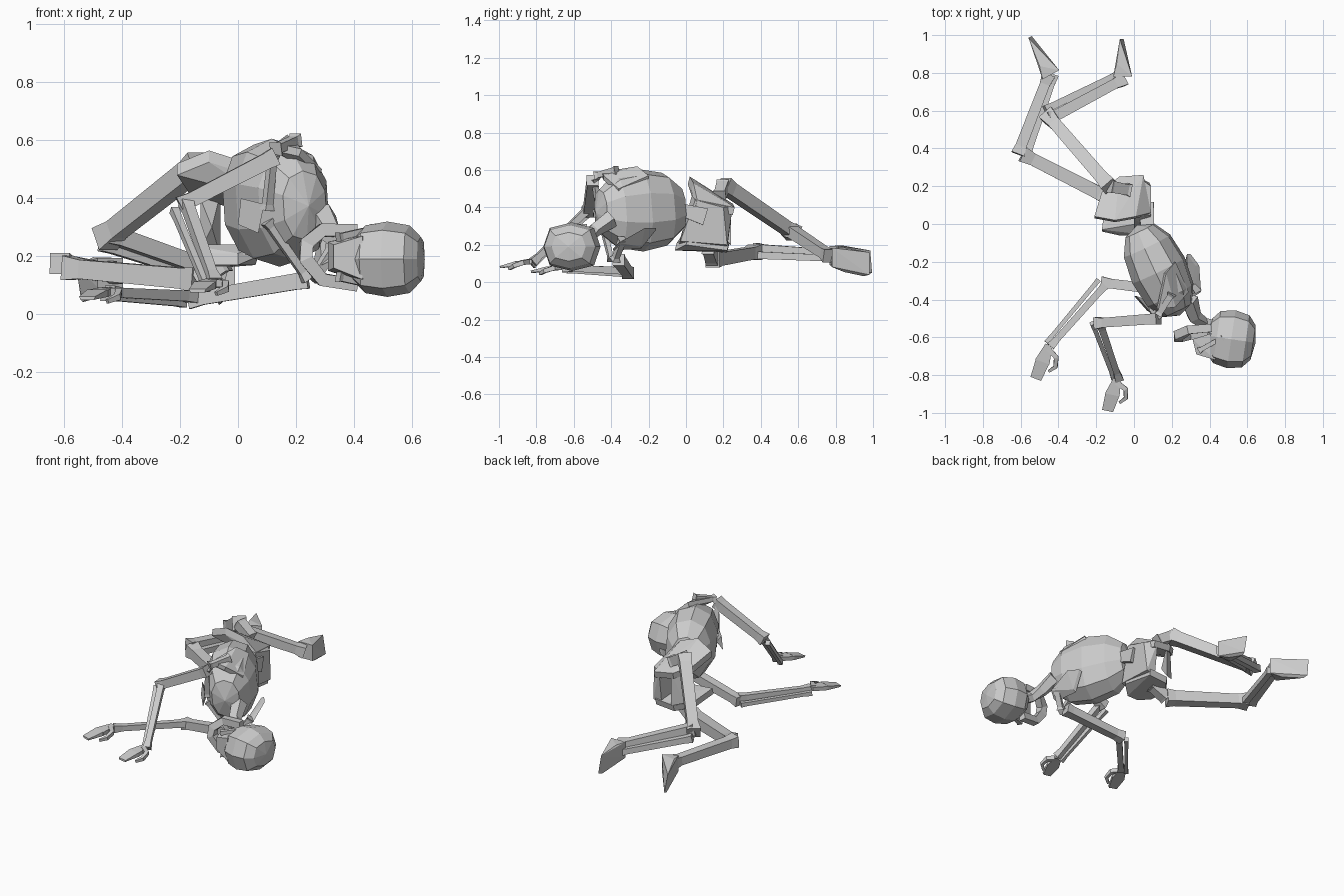
import bpy, bmesh, math
from mathutils import Vector, Matrix

if "Cube" in bpy.data.objects:
    bpy.data.objects.remove(bpy.data.objects["Cube"])


def finish(name, bm):
    bmesh.ops.recalc_face_normals(bm, faces=bm.faces)
    me = bpy.data.meshes.new(name)
    bm.to_mesh(me)
    bm.free()
    ob = bpy.data.objects.new(name, me)
    bpy.context.collection.objects.link(ob)
    return ob


def hull(name, pts, off=None):
    """Convex block; with off the outline is thickened into a plate."""
    bm = bmesh.new()
    pts = [Vector(p) for p in pts]
    if off:
        pts += [p + Vector(off) for p in pts]
    for p in pts:
        bm.verts.new(p)
    res = bmesh.ops.convex_hull(bm, input=bm.verts)
    junk = [v for v in res["geom_interior"] + res["geom_unused"] if isinstance(v, bmesh.types.BMVert)]
    bmesh.ops.delete(bm, geom=list(set(junk)), context='VERTS')
    bmesh.ops.dissolve_limit(bm, angle_limit=0.06, verts=bm.verts, edges=bm.edges)
    return finish(name, bm)


def tube(name, path, radii, n=4, up=(0, 0, 1)):
    """Faceted bone swept along a path."""
    bm = bmesh.new()
    path = [Vector(p) for p in path]
    rings = []
    for i, p in enumerate(path):
        d = (path[min(i + 1, len(path) - 1)] - path[max(i - 1, 0)]).normalized()
        s = d.cross(Vector(up)).normalized()
        t = s.cross(d)
        ring = []
        for k in range(n):
            a = 2 * math.pi * (k + 0.5) / n
            ring.append(bm.verts.new(p + radii[i] * (s * math.cos(a) + t * math.sin(a))))
        rings.append(ring)
    for r0, r1 in zip(rings, rings[1:]):
        for k in range(n):
            bm.faces.new((r0[k], r0[(k + 1) % n], r1[(k + 1) % n], r1[k]))
    bm.faces.new(rings[0])
    bm.faces.new(rings[-1])
    return finish(name, bm)


def bone(name, a, b, r, head=1.5):
    a, b = Vector(a), Vector(b)
    return tube(name, [a, a.lerp(b, 0.1), a.lerp(b, 0.88), b], [r * head, r * 1.1, r, r * head])


def twin(name, a, b, r, gap):
    """Pair of side by side bones for a forearm or shin."""
    a, b, g = Vector(a), Vector(b), Vector(gap)
    bone(name + "_main", a + g, b + g * 0.5, r, 1.35)
    bone(name + "_thin", a - g, b - g * 0.8, r * 0.65, 1.3)


def blob(name, c, axis, side, radii, seg, rings, power):
    """Faceted rounded block, long axis first."""
    z = Vector(axis).normalized()
    y = (Vector(side) - z * z.dot(Vector(side))).normalized()
    m = Matrix((y.cross(z), y, z)).transposed()
    bm = bmesh.new()
    bmesh.ops.create_uvsphere(bm, u_segments=seg, v_segments=rings, radius=1)
    for v in bm.verts:
        v.co = Vector(c) + m @ Vector([r * math.copysign(abs(q) ** power, q) for q, r in zip(v.co, radii)])
    return finish(name, bm)


# Skull, face and jaw
blob("cranium", (.515, -.61, .19), (1, -.15, 0), (0, 0, 1), (.155, .13, .13), 8, 6, .75)
hull("upper_jaw", [(.31, -.61, .15), (.31, -.61, .25), (.33, -.69, .16), (.33, -.69, .24),
                   (.43, -.72, .12), (.43, -.72, .27), (.44, -.57, .11), (.44, -.57, .28)])
tube("lower_jaw", [(.41, -.55, .29), (.29, -.56, .29), (.235, -.59, .24), (.235, -.6, .19),
                   (.29, -.59, .12), (.41, -.57, .1)], [.03, .032, .034, .034, .032, .03], up=(0, 1, 0))
for s, z in (("right", .295), ("left", .1)):
    bone(s + "_cheekbone", (.345, -.67, .195 + (z - .195) * .7), (.47, -.6, z), .016)

# Spine and ribs
tube("neck", [(.29, -.4, .34), (.32, -.49, .28), (.37, -.53, .23), (.45, -.56, .2)],
     [.05, .04, .035, .045], 5)
blob("ribcage", (.13, -.245, .385), (.2, -.42, -.02), (-.1, 0, 1), (.155, .222, .265), 10, 6, .88)
tube("lower_spine", [(.07, -.08, .39), (.07, 0, .38), (.06, .1, .35)], [.06, .05, .065])
hull("breastbone", [(.0, -.38, .31), (.01, -.38, .4), (.07, -.46, .28), (.09, -.47, .38), (.06, -.4, .34)])

# Pelvis: back plate with two forward wings
hull("pelvis_back", [(.09, .05, .44), (.07, -.03, .22), (.09, .2, .4), (.08, .22, .2),
                     (.02, .25, .41), (.02, .22, .18), (0, .03, .46), (0, -.04, .2)])
hull("pelvis_right_wing", [(-.21, .04, .52), (-.1, .02, .565), (.01, .04, .53), (.09, .06, .44),
                           (.05, .26, .4), (-.08, .25, .42), (-.17, .17, .46)], (0, -.01, -.04))
hull("pelvis_left_wing", [(-.17, -.04, .2), (-.08, -.06, .17), (0, -.06, .17), (.07, .0, .2),
                          (.06, .22, .17), (-.07, .22, .16), (-.15, .12, .17)], (0, .01, .04))
hull("pubic_bone", [(-.13, .2, .22), (-.06, .24, .2), (-.13, .19, .4), (-.06, .24, .42),
                    (-.09, .15, .3)])

# Shoulder blades and collarbones
hull("right_shoulder_blade", [(.22, -.2, .57), (.17, -.26, .62), (.13, -.45, .59), (.22, -.44, .57),
                              (.29, -.36, .5)], (-.01, .0, -.025))
bone("right_shoulder_spine", (.2, -.37, .6), (.13, -.48, .57), .022)
hull("left_shoulder_blade", [(.3, -.16, .29), (.345, -.22, .29), (.355, -.36, .21), (.31, -.39, .18),
                             (.28, -.24, .19)], (-.02, .0, -.01))
bone("left_shoulder_spine", (.33, -.34, .23), (.26, -.38, .12), .022)
bone("right_collarbone", (.1, -.46, .36), (.12, -.49, .55), .018)
bone("left_collarbone", (.1, -.45, .32), (.24, -.4, .12), .018)


def hand(name, wrist, tip, side):
    w, t, s = Vector(wrist), Vector(tip), Vector(side)
    k, up = w.lerp(t, .5), Vector((0, 0, .012))
    drop = Vector((0, 0, .025))
    hull(name + "_palm", [w - s * .02, w + s * .02, k - s * .04, k + s * .04], tuple(up * 2))
    hull(name + "_fingers", [k - s * .038 + drop, k + s * .038 + drop, k - s * .038, k + s * .038,
                             t - s * .03 + up, t + s * .03 + up, t - s * .025, t + s * .025])
    tube(name + "_thumb", [w.lerp(t, .1) + up, w.lerp(t, .25) + s * .06 + up,
                           w.lerp(t, .5) + s * .075, w.lerp(t, .68) + s * .05 - up], [.02, .018, .015, .01])


def foot(name, heel, toe, w):
    h, t = Vector(heel), Vector(toe)
    d = (t - h).normalized()
    s = Vector((0, 0, 1)).cross(d).normalized()
    z = Vector((0, 0, 1))
    hull(name, [h + s * .05 - z * w * .4, h + s * .05 + z * w * .45, h - s * .05 - z * w * .4, h - s * .05 + z * w * .45,
                h + d * .07 + s * .03 + z * w * .55, h + d * .07 - s * .02 - z * w * .55,
                t + z * w * .5 + s * .01, t - z * w * .5 - s * .01, t - d * .03 - z * w * .6])


# Arms: shoulder, elbow, wrist, finger tip, bone gap, thumb side
arms = {
    "right": ((.13, -.5, .545), (-.2, -.525, .375), (-.09, -.82, .1), (-.14, -.99, .075), (.02, .0, .015), (.97, -.2, 0)),
    "left": ((.24, -.36, .12), (-.17, -.31, .05), (-.45, -.64, .07), (-.52, -.82, .05), (.017, -.015, .012), (.93, -.35, 0)),
}
for n, (sh, el, wr, tip, gap, side) in arms.items():
    bone(n + "_upper_arm", sh, el, .036, 1.25)
    twin(n + "_forearm", el, wr, .024, gap)
    hand(n + "_hand", wr, tip, side)

# Legs: hip, knee, ankle, toe, bone gap, foot width
legs = {
    "right": ((-.13, .2, .52), (-.46, .58, .26), (-.06, .78, .13), (-.065, .98, .1), (.01, -.025, .02), .12),
    "left": ((-.14, .14, .12), (-.59, .37, .16), (-.44, .79, .14), (-.55, .99, .11), (-.025, 0, .015), .12),
}
for n, (hip, knee, ank, toe, gap, w) in legs.items():
    bone(n + "_thigh", hip, knee, .046, 1.3)
    bone(n + "_hip_joint", hip, Vector(hip) + Vector((.1, -.02, -.06 if n == "right" else .06)), .04, 1.2)
    twin(n + "_shin", knee, ank, .038, gap)
    foot(n + "_foot", ank, toe, w)
